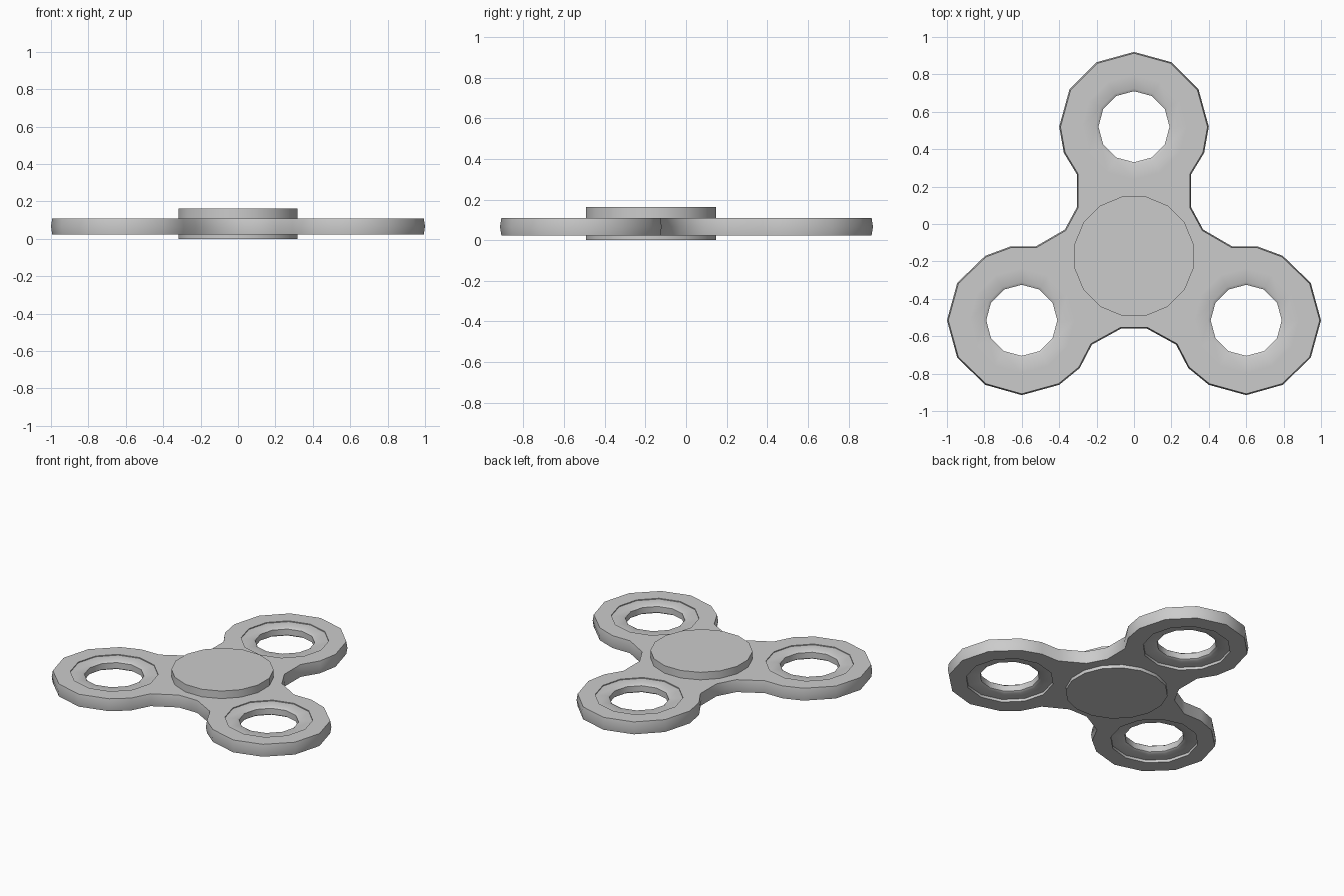
import bpy, bmesh, math
from mathutils import Vector

if "Cube" in bpy.data.objects:
    bpy.data.objects.remove(bpy.data.objects["Cube"])

ARMS = [(0, 0.52), (-0.6, -0.515), (0.6, -0.515)]
Z0, Z1 = 0.023, 0.11


def circle(cx, cy, r, n, turn=0.0):
    return [Vector((cx + r * math.sin(2 * math.pi * (i + turn) / n),
                    cy + r * math.cos(2 * math.pi * (i + turn) / n))) for i in range(n)]


def inset(pts, d):
    # move every corner of a clockwise outline inwards
    out = []
    for i, p in enumerate(pts):
        t = (pts[(i + 1) % len(pts)] - pts[i - 1]).normalized()
        out.append(p + Vector((t.y, -t.x)) * d)
    return out


def add_loop(bm, pts, z):
    return [bm.verts.new((p.x, p.y, z)) for p in pts]


def bridge(bm, a, b):
    n = len(a)
    for i in range(n):
        bm.faces.new((a[i], a[(i + 1) % n], b[(i + 1) % n], b[i]))


def finish(name, bm, angle=35):
    bmesh.ops.recalc_face_normals(bm, faces=bm.faces)
    me = bpy.data.meshes.new(name)
    bm.to_mesh(me)
    bm.free()
    ob = bpy.data.objects.new(name, me)
    bpy.context.collection.objects.link(ob)
    bpy.ops.object.select_all(action='DESELECT')
    ob.select_set(True)
    bpy.context.view_layer.objects.active = ob
    bpy.ops.object.shade_smooth_by_angle(angle=math.radians(angle))
    return ob


# three-armed body: right half outline, mirrored
half = [(0.2, 0.865), (0.345, 0.72), (0.4, 0.52), (0.375, 0.38), (0.305, 0.265),
        (0.305, 0.09), (0.37, -0.03), (0.525, -0.12), (0.66, -0.12), (0.795, -0.17),
        (0.945, -0.315), (1.0, -0.515), (0.945, -0.715), (0.795, -0.86), (0.6, -0.915),
        (0.4, -0.86), (0.29, -0.77), (0.225, -0.645), (0.07, -0.56)]
outline = [Vector(p) for p in [(0, 0.92)] + half + [(-x, y) for x, y in reversed(half)]]

bm = bmesh.new()
zm = (Z0 + Z1) / 2
stack = [add_loop(bm, inset(outline, 0.007), Z0), add_loop(bm, outline, zm),
         add_loop(bm, inset(outline, 0.007), Z1)]
bridge(bm, stack[0], stack[1])
bridge(bm, stack[1], stack[2])
caps = [[stack[0]], [stack[2]]]
for cx, cy in ARMS:
    pts = circle(cx, cy, 0.28, 12)
    lo, hi = add_loop(bm, pts, Z0), add_loop(bm, pts, Z1)
    bridge(bm, lo, hi)
    caps[0].append(lo)
    caps[1].append(hi)
for loops in caps:
    edges = [bm.edges.get((l[i - 1], l[i])) for l in loops for i in range(len(l))]
    bmesh.ops.triangle_fill(bm, edges=edges, use_beauty=True, use_dissolve=False)
finish("spinner_body", bm)

# bearing rings set into the arms, with a chamfered inner lip
ring_profile = [(0.28, 0.042), (0.28, 0.104), (0.205, 0.104), (0.19, 0.094),
                (0.19, 0.052), (0.205, 0.042)]
for k, (cx, cy) in enumerate(ARMS):
    bm = bmesh.new()
    rings = [add_loop(bm, circle(cx, cy, r, 12), z) for r, z in ring_profile]
    for i in range(len(rings)):
        bridge(bm, rings[i - 1], rings[i])
    finish(f"bearing_ring_{k + 1}", bm)

# central finger cap
bm = bmesh.new()
pts = circle(0, -0.172, 0.325, 16, 0.5)
lo, hi = add_loop(bm, pts, 0.0), add_loop(bm, pts, 0.163)
bridge(bm, lo, hi)
bm.faces.new(lo)
bm.faces.new(hi)
finish("finger_cap", bm)
